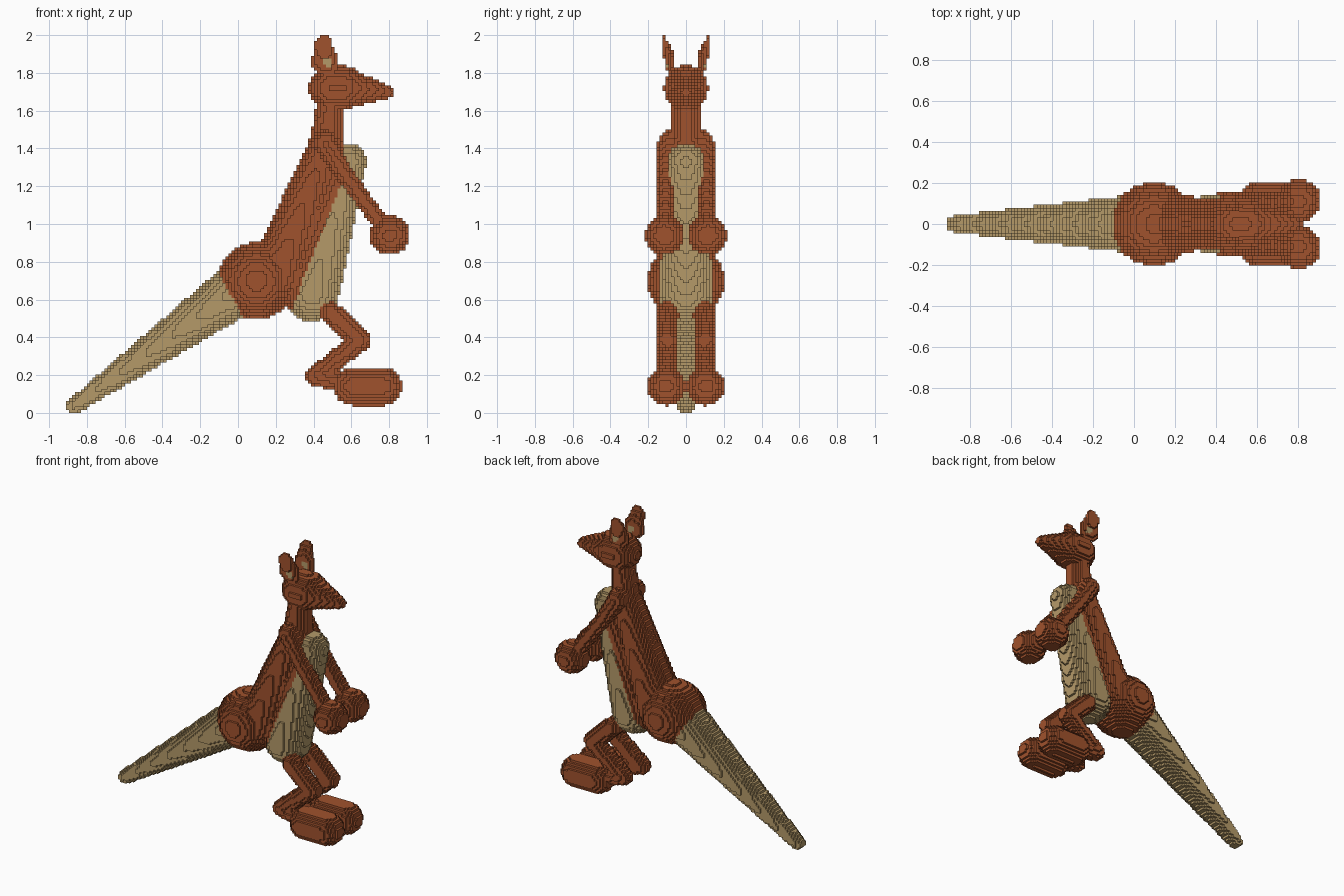
import bpy
from math import floor
from mathutils import Vector

H = 1 / 64                              # block size
ORIGIN = Vector((-0.91, 0, 0))

cube = bpy.data.objects.get("Cube")
if cube:
    bpy.data.objects.remove(cube)


def make_material(name, rgb):
    mat = bpy.data.materials.new(name)
    mat.use_nodes = True
    mat.diffuse_color = (*rgb, 1)
    mat.node_tree.nodes["Principled BSDF"].inputs["Base Color"].default_value = (*rgb, 1)
    return mat


BROWN, TAN = 0, 1
MATERIALS = [make_material("russet fur", (0.352, 0.084, 0.026)),
             make_material("tan fur", (0.462, 0.323, 0.141))]

parts = []       # (name, cells, colour rule)
owned = set()    # every filled cell


def center(cell):
    return ORIGIN + Vector([(c + 0.5) * H for c in cell])


def cone_cells(a, ra, b, rb, flat=1):
    """Cells inside a round-ended cone from a to b, flattened in y."""
    a, b = Vector(a), Vector(b)
    r = max(ra, rb)
    lo = [floor((min(a[k], b[k]) - r - ORIGIN[k]) / H) for k in range(3)]
    hi = [floor((max(a[k], b[k]) + r - ORIGIN[k]) / H) + 1 for k in range(3)]
    scale = Vector((1, 1 / flat, 1))
    start, axis = a * scale, (b - a) * scale
    length2 = max(axis.length_squared, 1e-9)
    cells = set()
    for x in range(lo[0], hi[0]):
        for y in range(lo[1], hi[1]):
            for z in range(max(lo[2], 0), hi[2]):
                p = center((x, y, z)) * scale - start
                t = min(max(p.dot(axis) / length2, 0), 1)
                if (p - axis * t).length <= ra + (rb - ra) * t:
                    cells.add((x, y, z))
    return cells


def add_part(name, cones, rule=lambda p: BROWN):
    """Join cones into one part, leaving out cells that are already filled."""
    cells = set()
    for cone in cones:
        cells |= cone_cells(*cone)
    cells -= owned
    owned.update(cells)
    parts.append((name, cells, rule))


def add_pair(name, cones, rule=lambda p: BROWN):
    for side, s in (("left", 1), ("right", -1)):
        flip = Vector((1, s, 1))
        add_part(f"{side}_{name}",
                 [(Vector(a) * flip, ra, Vector(b) * flip, rb, *rest)
                  for a, ra, b, rb, *rest in cones], rule)


def belly_rule(p):
    edge = min(0.28 + (p.z - 0.54) * 0.394, 0.565)
    return TAN if p.x > edge else BROWN


def ear_rule(p):
    return TAN if (p.x - 0.475) ** 2 + (p.z - 1.855) ** 2 < 0.026 ** 2 else BROWN


# Rump, torso with pale belly, and tail
add_part("rump", [((0.095, 0, 0.7), 0.203, (0.1, 0, 0.7), 0.203)])
add_part("torso", [((0.47, 0, 1.43), 0.09, (0.2, 0, 0.72), 0.15),
                   ((0.58, 0, 1.33), 0.1, (0.39, 0, 0.63), 0.145)], belly_rule)
add_part("tail", [((-0.87, 0, 0.035), 0.042, (-0.02, 0, 0.64), 0.14)], lambda p: TAN)

# Neck, head and ears
add_part("neck", [((0.47, 0, 1.45), 0.085, (0.49, 0, 1.66), 0.07)])
add_part("head", [((0.495, 0, 1.72), 0.119, (0.55, 0, 1.72), 0.119),
                  ((0.56, 0, 1.72), 0.117, (0.79, 0, 1.7), 0.037)])
add_pair("ear", [((0.46, 0.085, 1.86), 0.073, (0.455, 0.118, 1.953), 0.046, 0.32)], ear_rule)

# Arms and round hands
add_pair("hand", [((0.8, 0.113, 0.94), 0.104, (0.805, 0.113, 0.94), 0.104)])
add_pair("arm", [((0.46, 0.085, 1.43), 0.065, (0.56, 0.105, 1.27), 0.048),
                 ((0.56, 0.105, 1.27), 0.048, (0.78, 0.112, 0.97), 0.045)])

# Folded legs and long feet
add_pair("foot", [((0.605, 0.103, 0.14), 0.101, (0.77, 0.103, 0.14), 0.101)])
add_pair("leg", [((0.49, 0.098, 0.53), 0.06, (0.65, 0.098, 0.385), 0.056),
                 ((0.65, 0.098, 0.385), 0.056, (0.41, 0.098, 0.195), 0.052),
                 ((0.41, 0.098, 0.195), 0.052, (0.56, 0.098, 0.16), 0.052)])


def build(name, cells, rule):
    """Make the exposed block faces of one part."""
    index, faces, colours = {}, [], []
    for cell in sorted(cells):
        colour = rule(center(cell))
        for axis in range(3):
            u, v = (axis + 1) % 3, (axis + 2) % 3
            for step in (1, -1):
                near = list(cell)
                near[axis] += step
                if tuple(near) in owned:
                    continue
                ring = []
                for du, dv in ((0, 0), (1, 0), (1, 1), (0, 1))[::step]:
                    corner = list(cell)
                    corner[axis] += step > 0
                    corner[u] += du
                    corner[v] += dv
                    ring.append(index.setdefault(tuple(corner), len(index)))
                faces.append(ring)
                colours.append(colour)
    mesh = bpy.data.meshes.new(name)
    mesh.from_pydata([ORIGIN + Vector(c) * H for c in index], [], faces)
    for mat in MATERIALS:
        mesh.materials.append(mat)
    for poly, colour in zip(mesh.polygons, colours):
        poly.material_index = colour
    bpy.context.collection.objects.link(bpy.data.objects.new(name, mesh))


for part in parts:
    build(*part)
